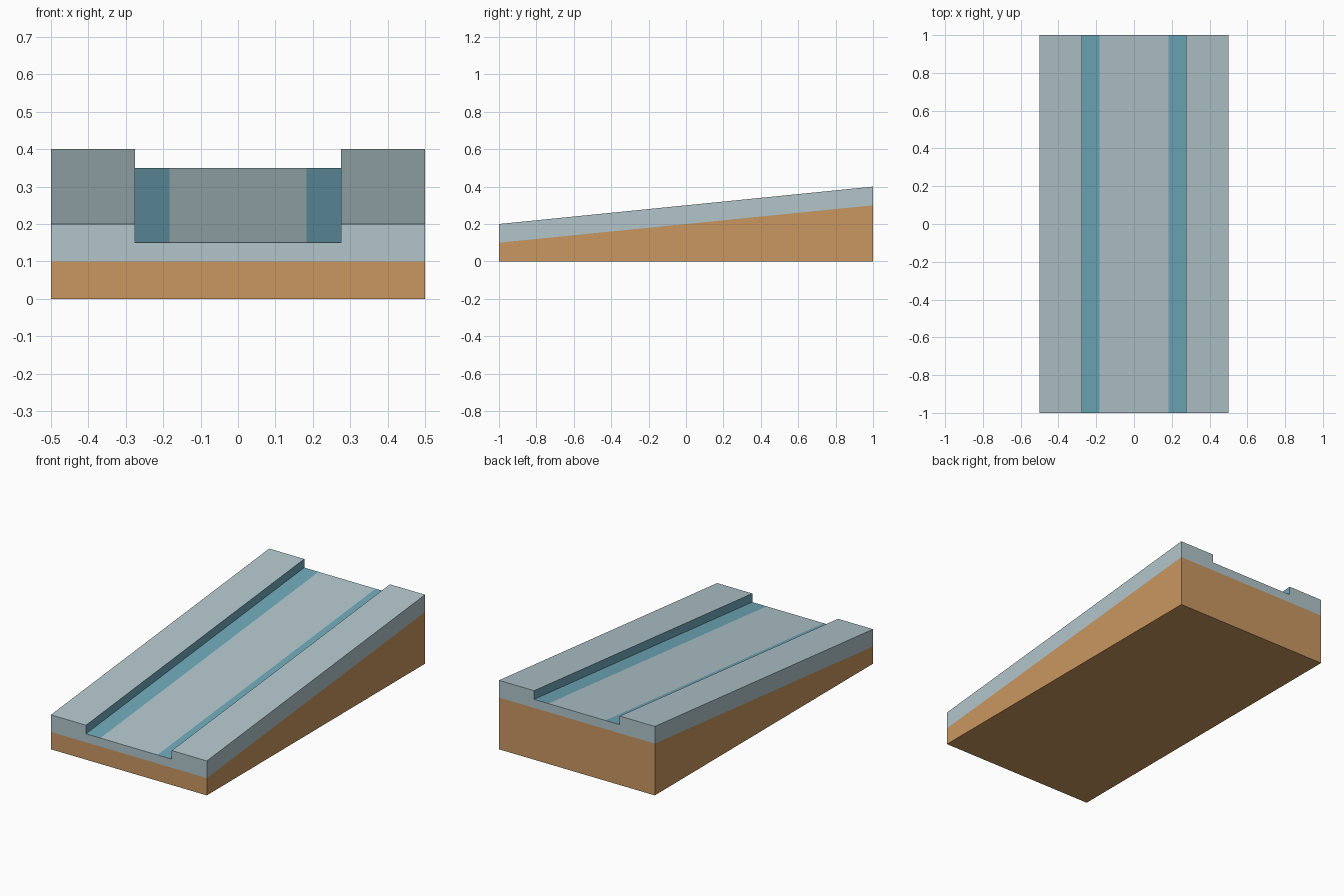
import bpy
import bmesh

cube = bpy.data.objects.get("Cube")
if cube:
    bpy.data.objects.remove(cube, do_unlink=True)


def material(name, rgb):
    linear = [c / 12.92 if c <= 0.04045 else ((c + 0.055) / 1.055) ** 2.4
              for c in (v / 255 for v in rgb)]
    mat = bpy.data.materials.new(name)
    mat.use_nodes = True
    colour = (*linear, 1)
    mat.diffuse_color = colour
    mat.node_tree.nodes["Principled BSDF"].inputs["Base Color"].default_value = colour
    return mat


wood = material("tan wood", (201, 151, 97))
stone = material("pale grey", (177, 197, 203))
teal = material("teal trim", (110, 168, 184))

HALF_LENGTH, RISE = 1.0, 0.2


def loft(name, profile, mats, teal_test=None):
    """Sweep an open (x, z, follows_slope) profile front to back and cap the ends."""
    bm = bmesh.new()
    front, back = [
        [bm.verts.new((x, y, z + (lift if slope else 0))) for x, z, slope in profile]
        for y, lift in ((-HALF_LENGTH, 0), (HALF_LENGTH, RISE))]
    for i in range(len(profile) - 1):
        face = bm.faces.new((front[i], front[i + 1], back[i + 1], back[i]))
        if teal_test and teal_test(face):
            face.material_index = 1
    bm.faces.new(front[::-1])
    bm.faces.new(back)
    bmesh.ops.recalc_face_normals(bm, faces=bm.faces)
    mesh = bpy.data.meshes.new(name)
    bm.to_mesh(mesh)
    bm.free()
    for mat in mats:
        mesh.materials.append(mat)
    obj = bpy.data.objects.new(name, mesh)
    bpy.context.collection.objects.link(obj)
    return obj


# Wooden wedge: flat bottom, open on top where the deck sits
loft("ramp_base", [(0.5, 0.1, True), (0.5, 0, False),
                   (-0.5, 0, False), (-0.5, 0.1, True)], [wood])

# Deck: raised kerbs on both sides of a shallow channel
half = [(0.5, 0.1), (0.5, 0.2), (0.275, 0.2), (0.275, 0.15), (0.183, 0.15)]
section = [(-x, z, True) for x, z in half] + [(x, z, True) for x, z in reversed(half)]


# Channel walls and the strips along them are teal
def is_trim(face):
    return 0.2 < abs(face.calc_center_median().x) < 0.3


loft("ramp_deck", section, [stone, teal], is_trim)
